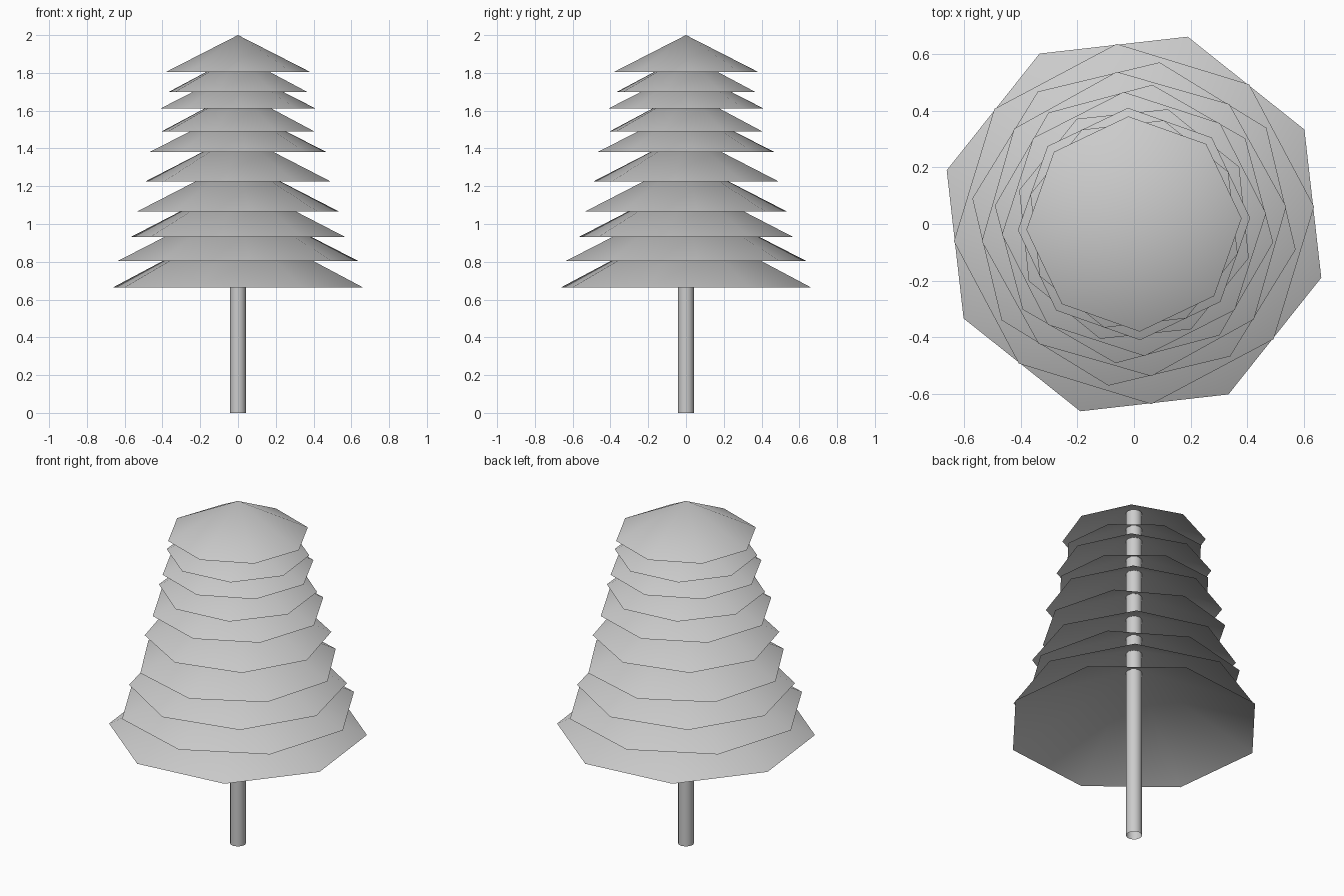
import bpy
import bmesh
from math import radians, cos, sin, tau

cube = bpy.data.objects.get("Cube")
if cube:
    bpy.data.objects.remove(cube, do_unlink=True)

# One plain grey for the whole tree
grey = bpy.data.materials.new("plain_grey")
grey.use_nodes = True
grey.diffuse_color = (0.6, 0.6, 0.6, 1)
grey.node_tree.nodes["Principled BSDF"].inputs["Base Color"].default_value = (0.6, 0.6, 0.6, 1)


def ring(bm, radius, z, sides, turn=0.0):
    return [bm.verts.new((radius * cos(turn + tau * i / sides),
                          radius * sin(turn + tau * i / sides), z))
            for i in range(sides)]


def finish(bm, name):
    for face in bm.faces:
        face.smooth = True
    mesh = bpy.data.meshes.new(name)
    bm.to_mesh(mesh)
    bm.free()
    mesh.materials.append(grey)
    obj = bpy.data.objects.new(name, mesh)
    bpy.context.collection.objects.link(obj)
    return obj


def open_cone(name, radius, z, turn, sides=8, slope=0.511):
    bm = bmesh.new()
    rim = ring(bm, radius, z, sides, radians(turn))
    apex = bm.verts.new((0, 0, z + radius * slope))
    for i in range(sides):
        bm.faces.new((rim[i], rim[(i + 1) % sides], apex))
    return finish(bm, name)


def open_tube(name, radius, bottom, top, sides=12):
    bm = bmesh.new()
    low, high = ring(bm, radius, bottom, sides), ring(bm, radius, top, sides)
    for i in range(sides):
        j = (i + 1) % sides
        bm.faces.new((low[i], low[j], high[j], high[i]))
    return finish(bm, name)


# Trunk runs up through every tier
open_tube("trunk", 0.043, 0.0, 1.97)

# Branch tiers from the lowest up: rim radius, rim height, turn in degrees
tiers = [
    (0.687, 0.665, 29), (0.638, 0.805, 5.5), (0.577, 0.93, 36),
    (0.54, 1.065, 6.5), (0.495, 1.225, 37.5), (0.467, 1.382, 4.5),
    (0.422, 1.49, 28.5), (0.41, 1.612, 3), (0.38, 1.70, 29),
    (0.38, 1.806, 3),
]
for number, (radius, height, turn) in enumerate(tiers, 1):
    open_cone(f"branch_tier_{number}", radius, height, turn)
